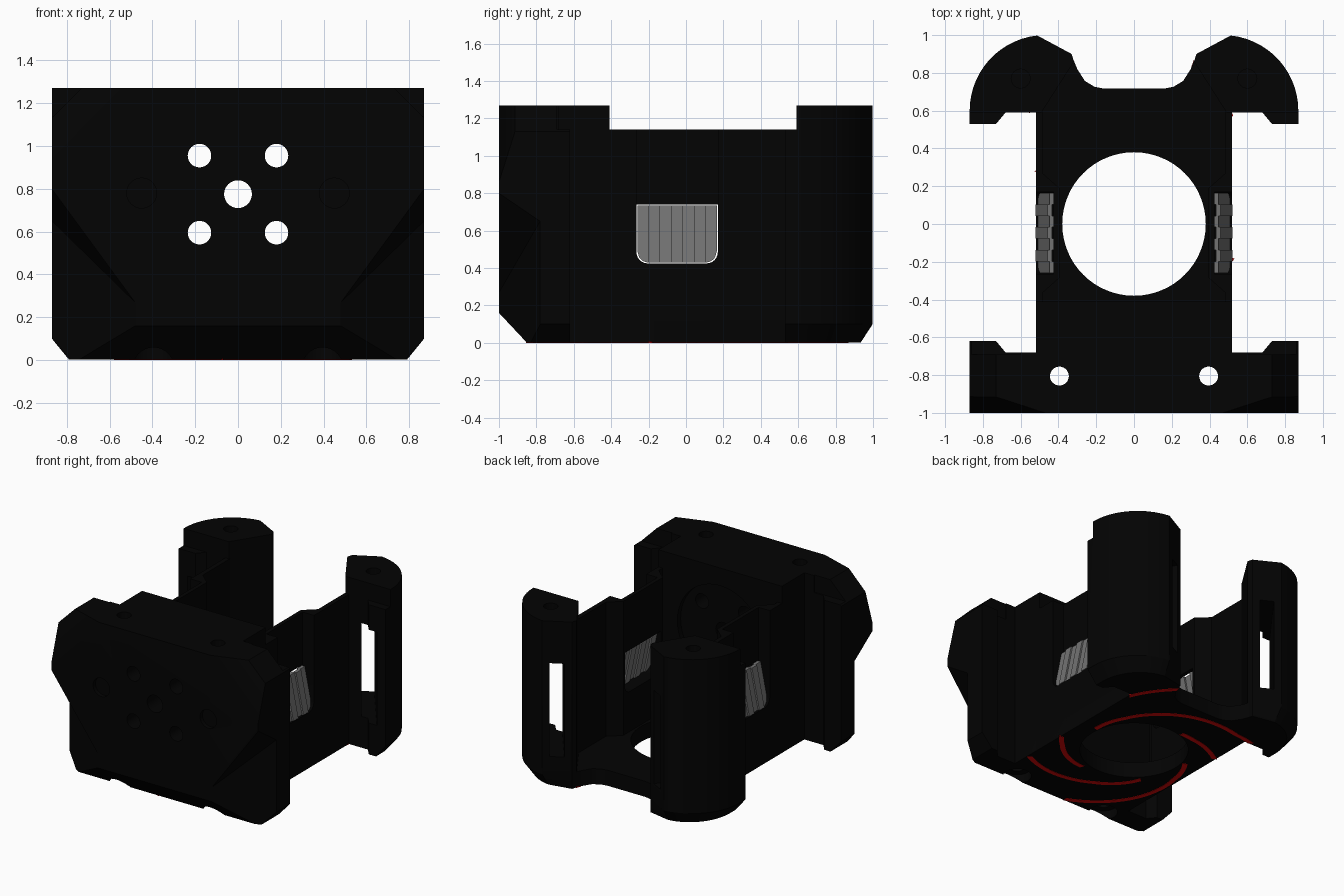
import bpy, bmesh, math
from mathutils import Vector

if "Cube" in bpy.data.objects:
    bpy.data.objects.remove(bpy.data.objects["Cube"])


def material(name, col):
    m = bpy.data.materials.new(name)
    m.diffuse_color = (*col, 1)
    m.use_nodes = True
    m.node_tree.nodes["Principled BSDF"].inputs["Base Color"].default_value = m.diffuse_color
    return m


BLACK = material("black plastic", (0.0009, 0.0009, 0.0009))
GREY = material("grey insert", (0.17, 0.17, 0.17))
RED = material("red inlay", (0.65, 0.002, 0.002))
BASE = 0.002  # body floats this much so the inlays sit flush on the ground


def loft(name, rings, mat=BLACK):
    """Closed solid through equal-length rings of points."""
    bm = bmesh.new()
    vs = [[bm.verts.new(p) for p in r] for r in rings]
    n = len(vs[0])
    for a, b in zip(vs, vs[1:]):
        for i in range(n):
            j = (i + 1) % n
            bm.faces.new((a[i], a[j], b[j], b[i]))
    bm.faces.new(vs[0][::-1])
    bm.faces.new(vs[-1])
    bmesh.ops.recalc_face_normals(bm, faces=bm.faces)
    me = bpy.data.meshes.new(name)
    bm.to_mesh(me)
    bm.free()
    me.materials.append(mat)
    ob = bpy.data.objects.new(name, me)
    bpy.context.collection.objects.link(ob)
    return ob


def prism(name, pts, z0, z1, mat=BLACK):
    return loft(name, [[(x, y, z) for x, y in pts] for z in (z0, z1)], mat)


def rod(c, r, a, b, axis, n=32):
    """Cylinder cutter along y or z, between a and b."""
    ring = [(c[0] + r * math.cos(t * math.tau / n), c[1] + r * math.sin(t * math.tau / n)) for t in range(n)]
    if axis == 'y':
        return loft("cutter", [[(u, d, v) for u, v in ring] for d in (a, b)])
    return prism("cutter", ring, a, b)


def cut(ob, *cutters):
    for c in cutters:
        m = ob.modifiers.new("cut", 'BOOLEAN')
        m.operation, m.solver, m.object = 'DIFFERENCE', 'EXACT', c
        bpy.context.view_layer.objects.active = ob
        bpy.ops.object.modifier_apply(modifier=m.name)
        bpy.data.objects.remove(c)


def trim(ob, p, q, r, inside):
    """Slice off the side of plane p-q-r that does not hold the inside point."""
    p, q, r = Vector(p), Vector(q), Vector(r)
    no = (q - p).cross(r - p).normalized()
    if no.dot(Vector(inside) - p) > 0:
        no = -no
    bm = bmesh.new()
    bm.from_mesh(ob.data)
    res = bmesh.ops.bisect_plane(bm, geom=bm.verts[:] + bm.edges[:] + bm.faces[:], dist=1e-5,
                                 plane_co=p, plane_no=no, clear_outer=True)
    edges = [e for e in res['geom_cut'] if isinstance(e, bmesh.types.BMEdge)]
    bmesh.ops.edgenet_fill(bm, edges=edges)
    bmesh.ops.recalc_face_normals(bm, faces=bm.faces)
    bm.to_mesh(ob.data)
    bm.free()


# Front block: T-shaped plan with chamfered edges
half = [(0.87, -1), (0.87, -0.62), (0.73, -0.62), (0.68, -0.68), (0.52, -0.68), (0.52, -0.41)]
front = prism("front_block", half + [(-x, y) for x, y in half[::-1]], BASE, 1.27)
mid = (0, -0.7, 0.6)
trim(front, (0, -1, 0.16), (1, -1, 0.16), (0, -0.85, 0), mid)
for s in (1, -1):
    trim(front, (s * 0.87, 0, 0.1), (s * 0.87, 1, 0.1), (s * 0.78, 0, 0), mid)
    trim(front, (s * 0.73, 0, 1.27), (s * 0.73, 1, 1.27), (s * 0.87, 0, 1.13), mid)
    trim(front, (s * 0.47, -1, 1.27), (s * 0.87, -0.87, 1.27), (s * 0.87, -1, 0.86), mid)
for s in (1, -1):
    # undercut lower corner, extended a little past the block
    dx, dy = 0.39, 0.22
    a = (0.48 - 0.1 * dx, -1 - 0.1 * dy)
    b = (0.48 + 1.1 * dx, -1 + 1.1 * dy)
    c = (b[0], a[1])
    za, zb, zc = 0.23, 0.27 + 1.1 * 0.38, 0.285 + 1.1 * 0.53
    cut(front, loft("cutter", [[(s * a[0], a[1], -0.1), (s * b[0], b[1], -0.1), (s * c[0], c[1], -0.1)],
                               [(s * a[0], a[1], za), (s * b[0], b[1], zb), (s * c[0], c[1], zc)]]))
    # lowered rear tab, screw holes with counterbores, nozzle holes and dimples
    tab = [(0.6, -0.69), (1, -0.69), (1, -0.5), (0.6, -0.5)]
    cut(front, prism("cutter", [(s * x, y) for x, y in tab], 1.14, 1.4),
        rod((s * 0.395, -0.805), 0.05, -0.1, 1.4, 'z'),
        rod((s * 0.395, -0.805), 0.1, -0.1, 0.07, 'z'),
        rod((s * 0.18, 0.595), 0.055, -1.1, -0.3, 'y'),
        rod((s * 0.18, 0.955), 0.055, -1.1, -0.3, 'y'),
        rod((s * 0.45, 0.78), 0.07, -1.1, -0.97, 'y'))
cut(front, rod((0, 0.775), 0.065, -1.1, -0.3, 'y'), rod((0, 0.775), 0.36, -0.45, -0.3, 'y', 48))

# Floor with round opening and curved back edge
edge = [(0.52, -0.5), (0.52, 0.62), (0.42, 0.88), (0.325, 0.88), (0.30, 0.82), (0.26, 0.757),
        (0.21, 0.727), (0.16, 0.717)]
floor = prism("floor", edge + [(-x, y) for x, y in edge[::-1]], BASE, 0.12)
cut(floor, rod((0, 0), 0.38, -0.1, 0.3, 'z', 64))

# Window outline (y, z) with rounded lower corners
Y0, Y1, Z0, Z1, R = -0.265, 0.17, 0.425, 0.74, 0.06


def low_edge(y, gap=0.0):
    """Height of the window's lower edge at y."""
    d = max(Y0 + gap + R - y, y - (Y1 - gap - R), 0)
    return Z0 + gap + R - math.sqrt(max(R * R - d * d, 0))


def window(top):
    ys = [Y0 + R * (1 - math.cos(math.radians(15 * i))) for i in range(7)]
    ys += [Y0 + Y1 - y for y in ys[::-1]]
    return [(Y1, top), (Y0, top)] + [(y, low_edge(y)) for y in ys]


bodies = [front, floor]
for s, side in ((1, "right"), (-1, "left")):
    # Side wall: thin plate bulging inward behind the window and its outer channel
    plan = [(0.52, -0.45), (0.52, 0.66), (0.485, 0.66), (0.485, 0.27), (0.395, 0.19),
            (0.395, -0.285), (0.485, -0.365), (0.485, -0.45)]
    wall = prism(side + "_wall", [(s * x, y) for x, y in plan], BASE, 1.14)
    cut(wall, loft("cutter", [[(s * x, y, z) for y, z in window(Z1)] for x in (0.3, 0.6)]),
        loft("cutter", [[(s * x, y, z) for y, z in window(1.3)] for x in (0.425, 0.6)]))
    bodies.append(wall)

    # Grille: staggered slats leaning inward at the top, filling the window
    gap = 0.005
    step = (Y1 - Y0 - 2 * gap) / 7
    for k in range(7):
        y = Y0 + gap + k * step
        ys = [y + step * i / 6 for i in range(7)]
        shape = [(y + step, Z1 - gap), (y, Z1 - gap)] + [(v, low_edge(v, gap)) for v in ys]
        x = 0.42 + 0.012 * (k % 2)
        loft(side + "_grille_slat", [[(s * (x + t + 0.065 * (Z1 - v) / (Z1 - Z0)), u, v) for u, v in shape]
                                     for t in (0, 0.025)], GREY)

    # Rear pillar: rounded outside, chamfered at the foot
    arc = [(0.47 + 0.4 * math.cos(t), 0.6 + 0.4 * math.sin(t))
           for t in [math.radians(84) * i / 14 for i in range(15)]]
    inner = [(0.33, 0.9), (0.318, 0.86), (0.49, 0.59), (0.68, 0.59), (0.73, 0.53)]
    top = arc + inner + [(0.87, 0.53)]
    foot = [(0.47 + (x - 0.47) * 0.8, 0.6 + (y - 0.6) * 0.84) for x, y in arc] + inner + [(0.79, 0.53)]
    pillar = loft(side + "_rear_pillar", [[(s * x, y, z) for x, y in ring]
                                          for ring, z in ((foot, BASE), (top, 0.1), (top, 1.27))])
    # slanted slot through the pillar, screw hole in its top, lowered front tab
    d, w = Vector((-0.6, 0.8)), Vector((0.8, 0.6)) * 0.05
    m = Vector((0.58, 0.737))
    p, q = m - d * 0.6, m + d * 0.6
    ring = [p + w, q + w, q - w, p - w]
    tab = [(0.6, 0.4), (1, 0.4), (1, 0.59), (0.6, 0.59)]
    cut(pillar, prism("cutter", [(s * v.x, v.y) for v in ring], 0.24, 0.95),
        rod((s * 0.6, 0.77), 0.05, 1.17, 1.4, 'z'),
        prism("cutter", [(s * x, y) for x, y in tab], 1.14, 1.4))
    bodies.append(pillar)


# Swirling inlay lines under the body, kept inside its footprint
def inside(x, y):
    ax = abs(x)
    if math.hypot(x, y) < 0.402 or y < -0.845:
        return False
    if y < -0.69:
        return ax < 0.76 and y > -0.84 + max(0, ax - 0.48) * 0.56 and math.hypot(ax - 0.395, y + 0.805) > 0.11
    if y < 0.6:
        return ax < 0.515
    return (y < 0.7 and ax < 0.5) or (ax > 0.31 and math.hypot(ax - 0.47, y - 0.6) < 0.32)


SPIRAL = [(-45, 0.38), (0, 0.485), (20, 0.56), (45, 0.665), (75, 0.79), (100, 0.975), (110, 1.06)]
CENTRE_Y = -0.05


def spiral_radius(k):
    for (a, ra), (b, rb) in zip(SPIRAL, SPIRAL[1:]):
        if k <= b:
            return ra + (rb - ra) * (k - a) / (b - a)


for arm in range(5):
    run = []
    for k in range(-44, 111):
        t = math.radians(46 + 72 * arm + k)
        r = spiral_radius(k)
        ok = inside(r * math.cos(t), r * math.sin(t) + CENTRE_Y)
        if ok:
            run.append((r, t))
        if (not ok or k == 110) and run:
            if len(run) > 2:
                pts = [((r + o) * math.cos(t), (r + o) * math.sin(t) + CENTRE_Y)
                       for o, seq in ((-0.019, run), (0.019, run[::-1])) for r, t in seq]
                prism("red_inlay", pts, 0, 0.007, RED)
            run = []

for ob in bodies:
    bpy.ops.object.select_all(action='DESELECT')
    ob.select_set(True)
    bpy.context.view_layer.objects.active = ob
    bpy.ops.object.shade_smooth_by_angle(angle=math.radians(25))
